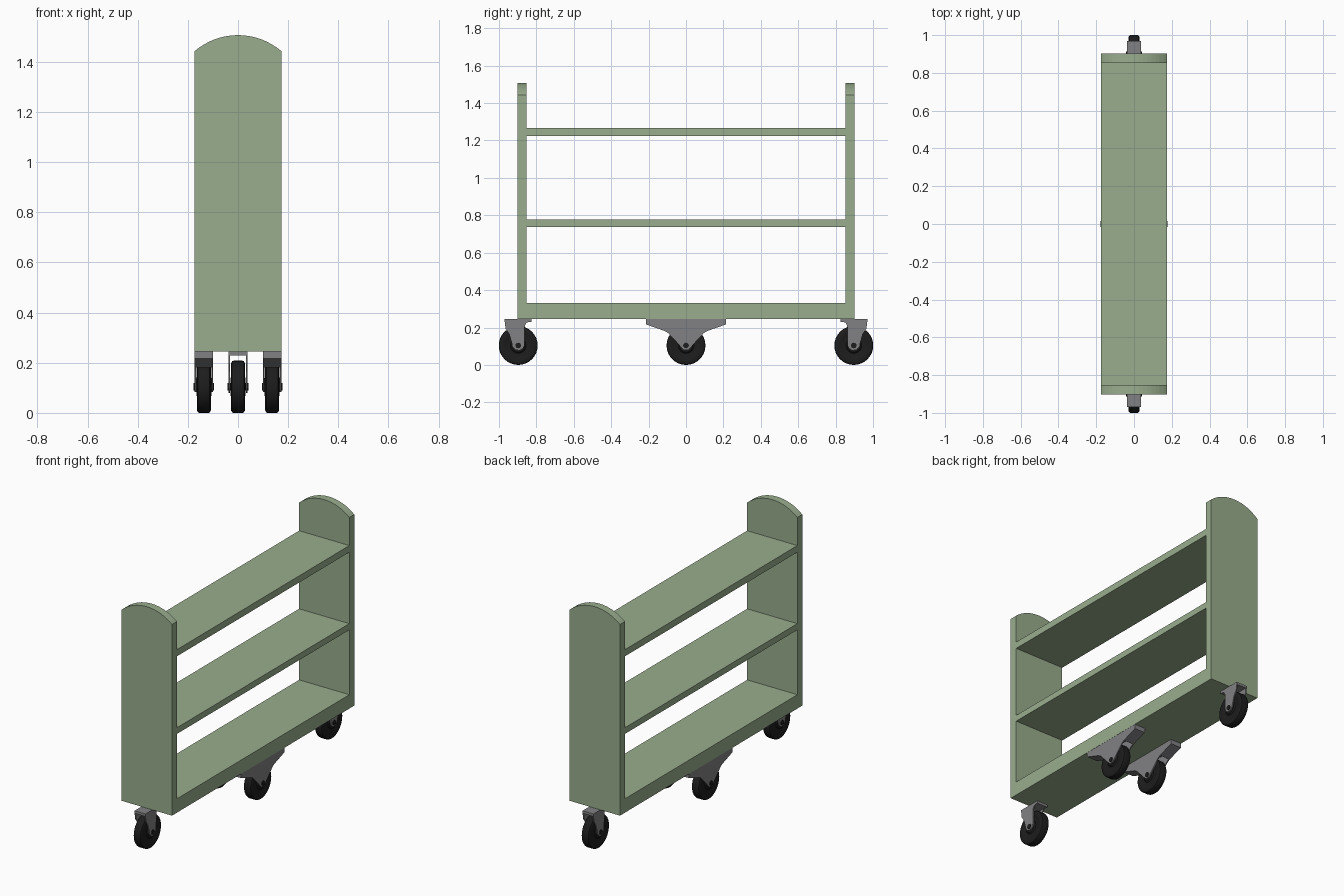
import bpy, bmesh, math
from mathutils import Vector

if "Cube" in bpy.data.objects:
    bpy.data.objects.remove(bpy.data.objects["Cube"])


def material(name, color):
    m = bpy.data.materials.new(name)
    m.diffuse_color = color
    m.use_nodes = True
    m.node_tree.nodes["Principled BSDF"].inputs["Base Color"].default_value = m.diffuse_color
    return m


GREEN = material("green_paint", (0.32, 0.42, 0.27, 1))
BLACK = material("black_rubber", (0.012, 0.012, 0.012, 1))
GREY = material("grey_metal", (0.22, 0.22, 0.23, 1))
W = 0.174      # half width of the cart
R = 0.104      # wheel radius


def finish(bm, name, mat, smooth=False):
    bmesh.ops.recalc_face_normals(bm, faces=bm.faces)
    me = bpy.data.meshes.new(name)
    bm.to_mesh(me)
    bm.free()
    me.materials.append(mat)
    ob = bpy.data.objects.new(name, me)
    bpy.context.collection.objects.link(ob)
    if smooth:
        bpy.ops.object.select_all(action='DESELECT')
        ob.select_set(True)
        bpy.context.view_layer.objects.active = ob
        bpy.ops.object.shade_smooth_by_angle(angle=math.radians(35))
    return ob


def prism(name, pts, axis, lo, hi, mat):
    """Extrude a (horizontal, z) outline along x or y."""
    bm = bmesh.new()
    place = (lambda p: (lo, p[0], p[1])) if axis == 'x' else (lambda p: (p[0], lo, p[1]))
    face = bm.faces.new([bm.verts.new(place(p)) for p in pts])
    ext = bmesh.ops.extrude_face_region(bm, geom=[face])
    step = Vector((hi - lo, 0, 0)) if axis == 'x' else Vector((0, hi - lo, 0))
    bmesh.ops.translate(bm, vec=step, verts=[v for v in ext['geom'] if isinstance(v, bmesh.types.BMVert)])
    return finish(bm, name, mat)


def rect(a, b, z0, z1):
    return [(a, z0), (b, z0), (b, z1), (a, z1)]


def lathe(name, profile, center, mat, n=32):
    """Turn an (x, radius) profile around a crosswise axle."""
    bm = bmesh.new()
    rings = []
    for x, r in profile:
        rings.append([bm.verts.new((center[0] + x,
                                    center[1] + r * math.cos(2 * math.pi * i / n),
                                    center[2] + r * math.sin(2 * math.pi * i / n))) for i in range(n)])
    for a, b in zip(rings, rings[1:]):
        for i in range(n):
            j = (i + 1) % n
            bm.faces.new((a[i], a[j], b[j], b[i]))
    bm.faces.new(rings[0])
    bm.faces.new(rings[-1])
    return finish(bm, name, mat, True)


def wheel_and_axle(name, x, y, half_fork):
    half = [(0.030, 0.035), (0.024, 0.042), (0.024, 0.066), (0.028, 0.074),
            (0.028, 0.094), (0.023, 0.102), (0.018, R)]
    prof = [(-a, r) for a, r in half] + [(a, r) for a, r in reversed(half)]
    lathe(name + "_wheel", prof, (x, y, R), BLACK)
    e = half_fork + 0.004
    lathe(name + "_axle", [(-e, 0.015), (e, 0.015)], (x, y, R), BLACK, 16)


# End panels with arched tops
rise, edge_z = 0.065, 1.442
rad = (W * W + rise * rise) / (2 * rise)
ang = math.asin(W / rad)
arch = [(rad * math.sin(ang * t / 8), edge_z + rise - rad + rad * math.cos(ang * t / 8))
        for t in range(8, -9, -1)]
for side, s in (("front", -1), ("back", 1)):
    prism(side + "_end_panel", [(-W, 0.245), (W, 0.245)] + arch, 'y', s * 0.853, s * 0.902, GREEN)

# Shelves
for name, z0, z1 in (("bottom_shelf", 0.245, 0.332), ("middle_shelf", 0.738, 0.777), ("top_shelf", 1.224, 1.266)):
    prism(name, rect(-0.853, 0.853, z0, z1), 'x', -W, W, GREEN)

# Swivel casters at both ends
arm = [(0.825, 0.245), (0.825, 0.234), (0.853, 0.226), (0.862, 0.21), (0.864, 0.11), (0.872, 0.09),
       (0.89, 0.08), (0.912, 0.083), (0.926, 0.098), (0.945, 0.165), (0.965, 0.195), (0.970, 0.245)]
for side, s in (("front", -1), ("back", 1)):
    for k, x0, x1 in (("left", -0.038, -0.031), ("right", 0.031, 0.038)):
        prism(f"{side}_fork_{k}_arm", [(s * y, z) for y, z in arm], 'x', x0, x1, GREY)
    prism(side + "_fork_plate", rect(s * 0.825, s * 0.970, 0.229, 0.245), 'x', -0.0375, 0.0375, GREY)
    wheel_and_axle(side, 0, s * 0.897, 0.038)

# Fixed casters under the middle of each long side
half = [(0.215, 0.245), (0.215, 0.217), (0.115, 0.182), (0.095, 0.17), (0.026, 0.096), (0.012, 0.083)]
plate = half + [(-y, z) for y, z in reversed(half)]
for side, s in (("left", -1), ("right", 1)):
    cx = s * 0.136
    for k, d in (("outer", s), ("inner", -s)):
        prism(f"{side}_bracket_{k}_plate", plate, 'x', cx + d * 0.030, cx + d * 0.037, GREY)
    prism(side + "_bracket_top", rect(-0.213, 0.213, 0.228, 0.245), 'x', cx - 0.0365, cx + 0.0365, GREY)
    for end, t in (("front", -1), ("back", 1)):
        web = [(0.215, 0.245), (0.215, 0.217), (0.115, 0.182), (0.105, 0.245)]
        prism(f"{side}_bracket_{end}_web", [(t * y, z) for y, z in web], 'x', cx - 0.0365, cx + 0.0365, GREY)
    wheel_and_axle(side, cx, 0, 0.037)
